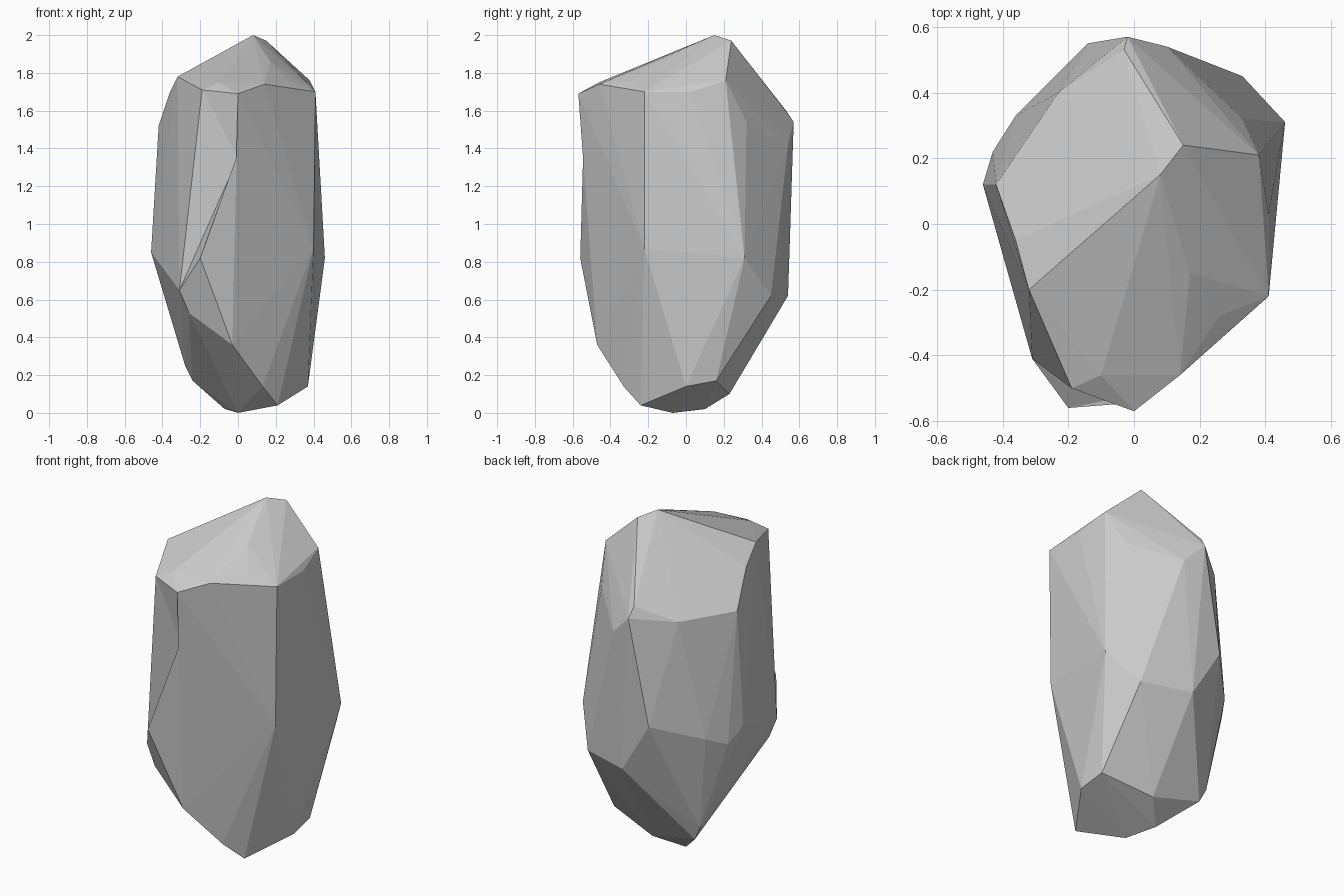
import bpy, bmesh
from mathutils import Vector

if "Cube" in bpy.data.objects:
    bpy.data.objects.remove(bpy.data.objects["Cube"])


def hull_object(name, points):
    """Faceted solid: the convex hull of a few corner points."""
    bm = bmesh.new()
    for p in points:
        bm.verts.new(p)
    bmesh.ops.convex_hull(bm, input=bm.verts[:])
    loose = [v for v in bm.verts if not v.link_faces]
    bmesh.ops.delete(bm, geom=loose, context='VERTS')
    bmesh.ops.recalc_face_normals(bm, faces=bm.faces[:])
    mesh = bpy.data.meshes.new(name)
    bm.to_mesh(mesh)
    bm.free()
    obj = bpy.data.objects.new(name, mesh)
    bpy.context.collection.objects.link(obj)
    return obj


# Sloping crown
crown = [
    (.08, .15, 2.0), (.15, .24, 1.97), (.17, -.15, 1.86), (.26, -.28, 1.76),
    (-.32, -.20, 1.78), (-.10, -.46, 1.75), (.14, -.46, 1.74),
    (.41, -.22, 1.70), (.41, .03, 1.70), (.38, .21, 1.76), (-.36, -.05, 1.70),
]
# Back shoulder below the crown
shoulder = [
    (-.42, .12, 1.52), (-.23, .40, 1.51), (-.03, .53, 1.60),
    (-.02, .57, 1.54), (.10, .54, 1.42), (.33, .32, 1.54),
]
# Widest girdle
girdle = [
    (.46, .31, .82), (.40, -.22, .87), (-.46, .12, .85), (-.43, .22, .77),
    (-.36, .33, .82), (-.14, .55, .92), (.04, .54, .62), (.33, .45, .62),
    (-.26, -.41, .53), (-.03, -.47, .36),
]
# Small tapering foot
foot = [
    (.13, -.33, .14), (.21, -.24, .04), (0, -.07, 0), (-.07, .10, .02),
    (-.24, .26, .17), (-.28, .27, .25), (.06, .23, .10), (.36, .16, .17),
    (.37, 0, .14),
]
# Rim and valley of the chipped hollow on the front left
rim = [(0, -.57, 1.69), (-.19, -.50, 1.71), (-.20, -.56, .82), (-.31, -.41, .65)]
valley = [(0, -.52, 1.35), (-.19, -.49, 1.42)]

rock = hull_object("rock", crown + shoulder + girdle + foot + rim)

# Chip cutter: the hollow pushed outwards
inner = [Vector(p) for p in rim + valley]
outer = [p + Vector((-.15, -.4, 0)) for p in inner]
chip = hull_object("chip_cutter", inner + outer)
chip.hide_render = True
chip.display_type = 'WIRE'

cut = rock.modifiers.new("chip", 'BOOLEAN')
cut.operation = 'DIFFERENCE'
cut.object = chip
cut.solver = 'EXACT'
